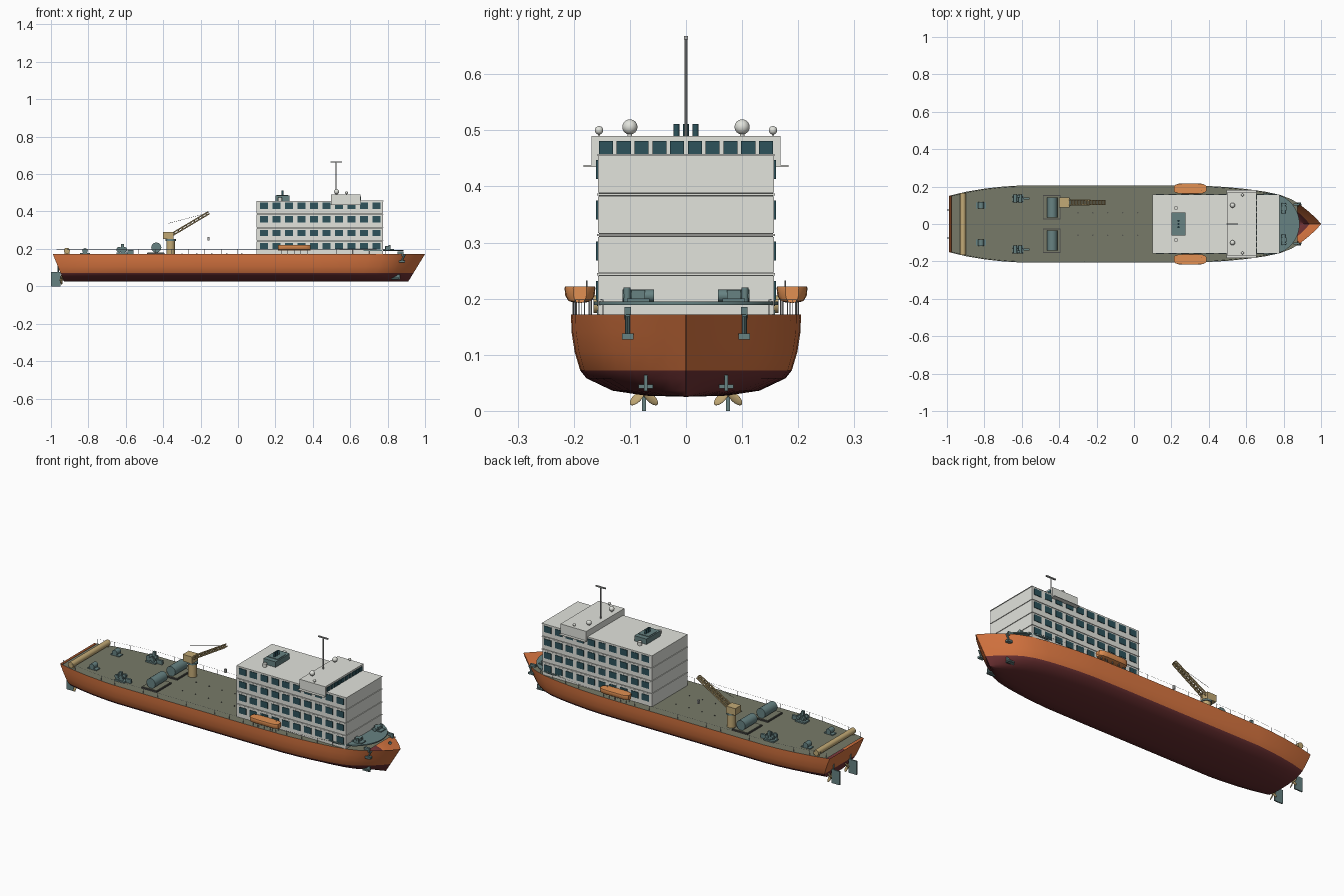
import bpy, bmesh, math
from mathutils import Vector, Matrix

if "Cube" in bpy.data.objects:
    bpy.data.objects.remove(bpy.data.objects["Cube"])


def colour(name, r, g, b):
    m = bpy.data.materials.new(name)
    m.diffuse_color = (r, g, b, 1)
    m.use_nodes = True
    m.node_tree.nodes["Principled BSDF"].inputs["Base Color"].default_value = m.diffuse_color
    return m


ORANGE = colour("hull orange", .69, .18, .052)
MAROON = colour("bottom maroon", .15, .03, .032)
DECK = colour("deck olive", .185, .195, .14)
WHITE = colour("house white", .76, .77, .72)
GREY = colour("trim grey", .42, .43, .42)
GLASS = colour("window dark teal", .026, .085, .105)
TEAL = colour("machinery teal", .135, .225, .225)
TAN = colour("gear tan", .54, .40, .18)
DARK = colour("dark metal", .07, .07, .065)
BOAT_ORANGE = colour("lifeboat orange", .76, .28, .085)


def finish(name, bm, mats, smooth=False):
    bmesh.ops.recalc_face_normals(bm, faces=bm.faces)
    me = bpy.data.meshes.new(name)
    bm.to_mesh(me)
    bm.free()
    for m in mats:
        me.materials.append(m)
    ob = bpy.data.objects.new(name, me)
    bpy.context.collection.objects.link(ob)
    if smooth:
        bpy.ops.object.select_all(action='DESELECT')
        ob.select_set(True)
        bpy.context.view_layer.objects.active = ob
        bpy.ops.object.shade_smooth_by_angle(angle=math.radians(35))
    return ob


def box(name, x, y, z, mat):
    """Box from (min, max) ranges on each axis."""
    bm = bmesh.new()
    c = [(a + b) / 2 for a, b in (x, y, z)]
    s = [abs(b - a) for a, b in (x, y, z)]
    bmesh.ops.create_cube(bm, size=1, matrix=Matrix.Translation(c) @ Matrix.Diagonal((*s, 1)))
    return finish(name, bm, [mat])


def rod(name, a, b, r, mat, seg=16):
    """Cylinder between two points."""
    a, b = Vector(a), Vector(b)
    d = b - a
    bm = bmesh.new()
    bmesh.ops.create_cone(bm, cap_ends=True, segments=seg, radius1=r, radius2=r, depth=d.length,
                          matrix=Matrix.Translation((a + b) / 2) @ d.to_track_quat('Z', 'Y').to_matrix().to_4x4())
    return finish(name, bm, [mat], seg > 6)


def ball(name, c, r, mat, scale=(1, 1, 1), rot=None):
    bm = bmesh.new()
    m = Matrix.Translation(c) @ (rot or Matrix()) @ Matrix.Diagonal((*scale, 1))
    bmesh.ops.create_uvsphere(bm, u_segments=20, v_segments=12, radius=r, matrix=m)
    return finish(name, bm, [mat], True)


def loft(name, stations, section, mats, xmap, rule, yc=0, top=(-9, 9)):
    """Skin mirrored sections (width fraction, z) along stations (x, half width); top closed in a range."""
    loop = list(section) + [(-f, z) for f, z in reversed(section) if f > 0]
    bm = bmesh.new()
    rings = [[bm.verts.new((xmap(x, z), yc + f * w, z)) for f, z in loop] for x, w in stations]
    n = len(loop)
    for (x0, _), (x1, _), p, q in zip(stations, stations[1:], rings, rings[1:]):
        for i in range(n):
            if i < n - 1 or (x0 >= top[0] and x1 <= top[1]):
                bm.faces.new((p[i], p[(i + 1) % n], q[(i + 1) % n], q[i]))
    for end in (rings[0], rings[-1]):       # strips across the ends
        for i in range(n // 2):
            vs = list(dict.fromkeys((end[i], end[i + 1], end[n - 2 - i], end[n - 1 - i])))
            if len(vs) > 2:
                bm.faces.new(vs)
    for f in bm.faces:
        f.material_index = rule(f.calc_center_median())
    return finish(name, bm, mats, True)


# Hull: raked at both ends, red below the waterline, open behind the stem and transom
TOP = .172
PLAN = [(-.99, .15), (-.975, .154), (-.9, .172), (-.8, .189), (-.7, .2), (-.62, .205), (-.2, .205), (.2, .205),
        (.4, .203), (.5, .197), (.6, .187), (.7, .173), (.78, .156), (.84, .133), (.875, .112), (.89, .102),
        (.93, .07), (.97, .034), (1, .001)]
SECTION = [(1, TOP), (.995, .14), (.968, .105), (.92, .072), (.865, .058), (.64, .036), (.35, .027), (0, .025)]


def rake(x, z):
    s = (z - .025) / (TOP - .025)
    low = x
    if x > .4:
        low = .4 + (x - .4) * .51 / .6
    elif x < -.6:
        low = -.6 + (x + .6) * .33 / .39
    return low + (x - low) * s


def hull_rule(c):
    if c.z > TOP - .0005:
        return 2
    return 0 if c.z > .072 else 1


loft("hull", PLAN, SECTION, [ORANGE, MAROON, DECK], rake, hull_rule, top=(-.98, .88))


def half_width(x):
    for (a, wa), (b, wb) in zip(PLAN, PLAN[1:]):
        if x <= b:
            return wa + (wb - wa) * (x - a) / (b - a)
    return 0


# Deck railings along both edges
for s in (-1, 1):
    xs = [-.97 + i * .088 for i in range(21)]
    pts = [(x, s * (half_width(x) - .004)) for x in xs]
    for i, (x, y) in enumerate(pts):
        rod("rail_post", (x, y, TOP), (x, y, .198), .0009, GREY, seg=5)
        if i:
            rod("rail_bar", (*pts[i - 1], .198), (x, y, .198), .0005, GREY, seg=4)

# Deck house: four storeys with shadow gaps, thin slabs and side windows
FLOORS = [(.172, .240), (.247, .310), (.317, .382), (.389, .456)]
for i, (a, b) in enumerate(FLOORS):
    box("house_storey", (.10, .775), (-.157, .157), (a, b), WHITE)
    if i < 3:
        top = FLOORS[i + 1][0]
        box("storey_gap", (.102, .773), (-.155, .155), (b, top), DARK)
        box("storey_slab", (.098, .777), (-.159, .159), (b + .0015, top - .0015), WHITE)
    zc = (.214, .285, .358, .430)[i]
    for k in range(10):
        x = .139 + k * .0668
        for s in (-1, 1):
            box("side_window", (x - .022, x + .022), (s * .156, s * .160), (zc - .017, zc + .017), GLASS)

# Bridge with wing platform and forward windows
box("bridge_wings", (.495, .655), (-.183, .183), (.435, .438), WHITE)
box("bridge", (.497, .655), (-.168, .168), (.438, .49), WHITE)
box("bridge_sill", (.655, .778), (-.158, .158), (.4545, .4575), WHITE)
for k in range(10):
    y = (k - 4.5) * .0317
    box("bridge_window", (.652, .658), (y - .0125, y + .0125), (.458, .481), GLASS)

# Mast, radar bar and domes
rod("mast", (.525, 0, .49), (.525, 0, .665), .003, GREY, seg=10)
box("radar_bar", (.495, .555), (-.004, .004), (.662, .668), GREY)
for s in (-1, 1):
    rod("dome_stand", (.527, s * .1, .488), (.527, s * .1, .498), .004, WHITE)
    ball("large_dome", (.527, s * .1, .506), .0135, WHITE)
    rod("small_dome_stand", (.58, s * .155, .488), (.58, s * .155, .497), .002, WHITE)
    ball("small_dome", (.58, s * .155, .5), .0075, WHITE)
    rod("roof_vent", (.225, s * .085, .456), (.225, s * .085, .475), .011, WHITE)

# Funnel casing and exhausts
box("funnel", (.2, .275), (-.062, .062), (.456, .486), TEAL)
box("funnel_top", (.207, .268), (-.035, .035), (.486, .489), TEAL)
for k in (-1, 0, 1):
    rod("exhaust", (.238, k * .017, .487), (.238, k * .017, .511), .0055, GLASS)

# Round forward platform
rod("forward_platform", (.72, 0, .189), (.72, 0, .195), .165, TEAL, seg=48)

BOAT = [(.213, .012), (.22, .02), (.235, .026), (.26, .0275), (.34, .0275), (.365, .026), (.38, .02), (.388, .012)]
BOAT_SECTION = [(.96, .222), (1, .219), (.95, .205), (.75, .196), (.4, .193), (0, .1925)]
for s in (-1, 1):
    # Lifeboats on posts
    loft("lifeboat", BOAT, BOAT_SECTION, [BOAT_ORANGE], lambda x, z: x, lambda c: 0, s * .189)
    rod("lifeboat_hook", (.36, s * .177, .222), (.36, s * .177, .232), .0015, GREY, seg=6)
    for x in (.23, .265, .3, .335, .37):
        for y in (.172, .196):
            rod("boat_post", (x, s * y, TOP), (x, s * y, .2), .0015, GREY, seg=6)

    # Bow windlass
    y = s * .085
    box("windlass_base", (.765, .835), (y - .02, y + .02), (.19, .2), TEAL)
    rod("windlass_drum", (.8, y - .028, .205), (.8, y + .028, .205), .011, TEAL)
    box("windlass_motor", (.785, .815), (y - .012, y + .012), (.2, .215), TEAL)
    rod("windlass_post", (.81, s * .105, .19), (.81, s * .105, .22), .006, TEAL)

    # Anchor hanging on the bow flare
    y = s * .104
    box("anchor_pipe", (.852, .885), (y - .006, y + .006), (.163, .185), TEAL)
    rod("anchor_shank", (.893, y, .17), (.875, y, .134), .0045, TEAL, seg=8)
    box("anchor_flukes", (.862, .892), (y - .01, y + .01), (.127, .138), TEAL)

    # Low bow thruster fittings
    y = s * .072
    box("bow_fin", (.82, .865), (y - .003, y + .003), (.035, .064), TEAL)
    box("bow_fin_plate", (.825, .86), (y - .013, y + .013), (.04, .047), TEAL)

    # Deck tank on a cradle
    box("tank_base", (-.487, -.392), (s * .025, s * .155), (TOP, .179), DARK)
    box("tank_tray", (-.483, -.396), (s * .029, s * .151), (.179, .181), DECK)
    rod("tank", (-.437, s * .034, .207), (-.437, s * .142, .207), .027, TEAL, seg=24)

    # Towing winch: bed, drums and cheek discs
    y = s * .137
    box("winch_bed", (-.65, -.59), (y - .022, y + .022), (TOP, .18), TEAL)
    for x in (-.635, -.608):
        rod("winch_drum", (x, y - .022, .196), (x, y + .022, .196), .009, TEAL)
        for d in (-.02, .006):
            rod("winch_cheek", (x, y + d, .196), (x, y + d + .004, .196), .015, TEAL)
    box("winch_motor", (-.625, -.61), (y + s * .005, y + s * .017), (.18, .226), TEAL)
    box("winch_brake", (-.592, -.56), (y - .006, y + .006), (TOP, .194), TEAL)

    # Aft capstan winch
    y = s * .1
    box("aft_winch_bed", (-.845, -.79), (y - .016, y + .016), (TOP, .177), TEAL)
    rod("aft_winch", (-.818, y - .018, .189), (-.818, y + .018, .189), .015, TEAL)

    # Low deck fittings
    for x in (-.3, -.22, -.14, -.06, .02):
        rod("deck_fitting", (x, s * .06, TOP), (x, s * .06, .175), .0035, DARK, seg=10)

    # Propeller, shaft and rudder
    y = s * .075
    rod("shaft", (-.88, y, .04), (-.955, y, .034), .005, TAN, seg=10)
    ball("propeller_hub", (-.943, y, .035), .008, TAN)
    for k in range(4):
        turn = Matrix.Rotation(math.pi / 4 + k * math.pi / 2, 4, 'X')
        c = Vector((-.943, y, .035)) + turn @ Vector((0, 0, .017))
        ball("propeller_blade", c, .017, TAN, (.18, .5, 1), turn @ Matrix.Rotation(.5, 4, 'Z'))
    box("rudder", (-1, -.95), (y - .0035, y + .0035), (0, .076), TEAL)
    rod("rudder_stock", (-.962, y, .07), (-.962, y, .11), .004, TEAL, seg=8)

# Stern roller
rod("stern_roller", (-.915, -.165, .19), (-.915, .165, .19), .016, TAN, seg=20)
for s in (-1, 1):
    box("roller_bracket", (-.928, -.902), (s * .15, s * .156), (TOP, .195), TAN)

# Deck crane: pedestal, cab, lattice boom, wires and hook
CY = .115
rod("crane_pedestal", (-.36, CY, TOP), (-.36, CY, .25), .023, TAN, seg=20)
rod("crane_ring", (-.36, CY, .243), (-.36, CY, .252), .028, TEAL, seg=20)
box("crane_cab", (-.402, -.345), (CY - .026, CY + .026), (.252, .29), TAN)
root, tip = Vector((-.35, CY, .278)), Vector((-.157, CY, .393))
up = Vector((-.51, 0, .86)) * .006


def boom_point(t, side, level):
    return root.lerp(tip, t) + Vector((0, side * (.014 - .004 * t), 0)) + up * level


for s in (-1, 1):
    for v in (-1, 1):
        rod("boom_chord", boom_point(0, s, v), boom_point(1, s, v), .0035, TAN, seg=6)
    for k in range(9):
        rod("boom_side_lace", boom_point(k / 9, s, -1), boom_point((k + 1) / 9, s, 1), .002, TAN, seg=5)
for k in range(13):
    for v in (-1, 1):
        rod("boom_cross_lace", boom_point(k / 12, -1, v), boom_point(k / 12, 1, v), .003, TAN, seg=5)
rod("boom_stay", (-.377, CY, .335), tip, .0008, DARK, seg=5)
rod("hoist_wire", tip, (-.157, CY, .262), .0006, DARK, seg=5)
box("hook_block", (-.162, -.152), (CY - .005, CY + .005), (.244, .264), GREY)
